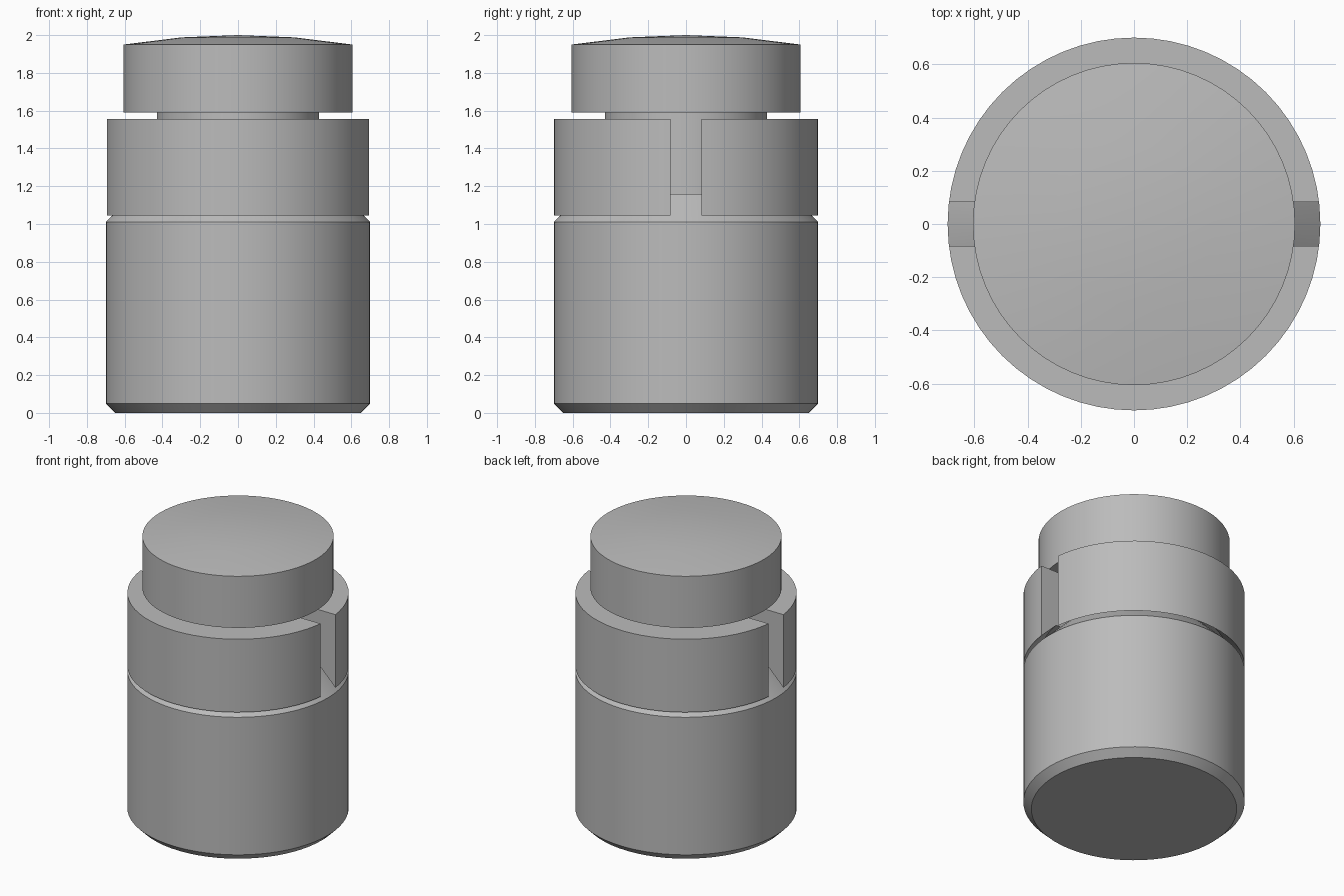
import bpy
import bmesh
import math

SEGMENTS = 64

cube = bpy.data.objects.get("Cube")
if cube:
    bpy.data.objects.remove(cube, do_unlink=True)

# One plain grey metal
grey = bpy.data.materials.new("satin grey")
grey.use_nodes = True
colour = (0.5, 0.5, 0.5, 1.0)
grey.diffuse_color = colour
grey.node_tree.nodes["Principled BSDF"].inputs["Base Color"].default_value = colour


def revolve(profile, closed=False):
    """Spin (radius, height) points round z and return the bmesh."""
    bm = bmesh.new()
    verts = [bm.verts.new((r, 0, z)) for r, z in profile]
    edges = [bm.edges.new(pair) for pair in zip(verts, verts[1:])]
    if closed:
        edges.append(bm.edges.new((verts[-1], verts[0])))
    bmesh.ops.spin(bm, geom=verts + edges, cent=(0, 0, 0), axis=(0, 0, 1),
                   angle=math.tau, steps=SEGMENTS, use_duplicate=False)
    bmesh.ops.remove_doubles(bm, verts=bm.verts, dist=0.0005)
    bmesh.ops.recalc_face_normals(bm, faces=bm.faces)
    return bm


def finish(name, bm):
    """Turn the bmesh into a smooth shaded object with sharp edges kept."""
    mesh = bpy.data.meshes.new(name)
    bm.to_mesh(mesh)
    bm.free()
    mesh.materials.append(grey)
    obj = bpy.data.objects.new(name, mesh)
    bpy.context.collection.objects.link(obj)
    bpy.ops.object.select_all(action='DESELECT')
    obj.select_set(True)
    bpy.context.view_layer.objects.active = obj
    bpy.ops.object.shade_smooth_by_angle(angle=math.radians(20))
    return obj


# Body with a bevelled foot and a conical shoulder
finish("body", revolve([(0, 0), (0.65, 0), (0.7, 0.05), (0.7, 1.01),
                        (0.55, 1.16), (0, 1.16)]))

# Neck running up through the collar
finish("neck", revolve([(0, 1.16), (0.43, 1.16), (0.43, 1.59), (0, 1.59)]))

# Cap with a shallow domed top
finish("cap", revolve([(0, 1.59), (0.605, 1.59), (0.605, 1.95),
                       (0.3, 1.988), (0, 2.0)]))

# Split collar: one half cut flat beside the slot, then mirrored
ring = revolve([(0.7, 1.045), (0.7, 1.555), (0.435, 1.555),
                (0.435, 1.165), (0.58, 1.165)], closed=True)
cut = bmesh.ops.bisect_plane(ring, geom=ring.verts[:] + ring.edges[:] + ring.faces[:],
                             plane_co=(0, 0.082, 0), plane_no=(0, 1, 0),
                             clear_inner=True)
rim = [e for e in cut["geom_cut"] if isinstance(e, bmesh.types.BMEdge)]
bmesh.ops.edgenet_fill(ring, edges=rim)
bmesh.ops.recalc_face_normals(ring, faces=ring.faces)
collar = finish("split_collar", ring)
mirror = collar.modifiers.new("Mirror", 'MIRROR')
mirror.use_axis = (False, True, False)
mirror.use_mirror_merge = False
